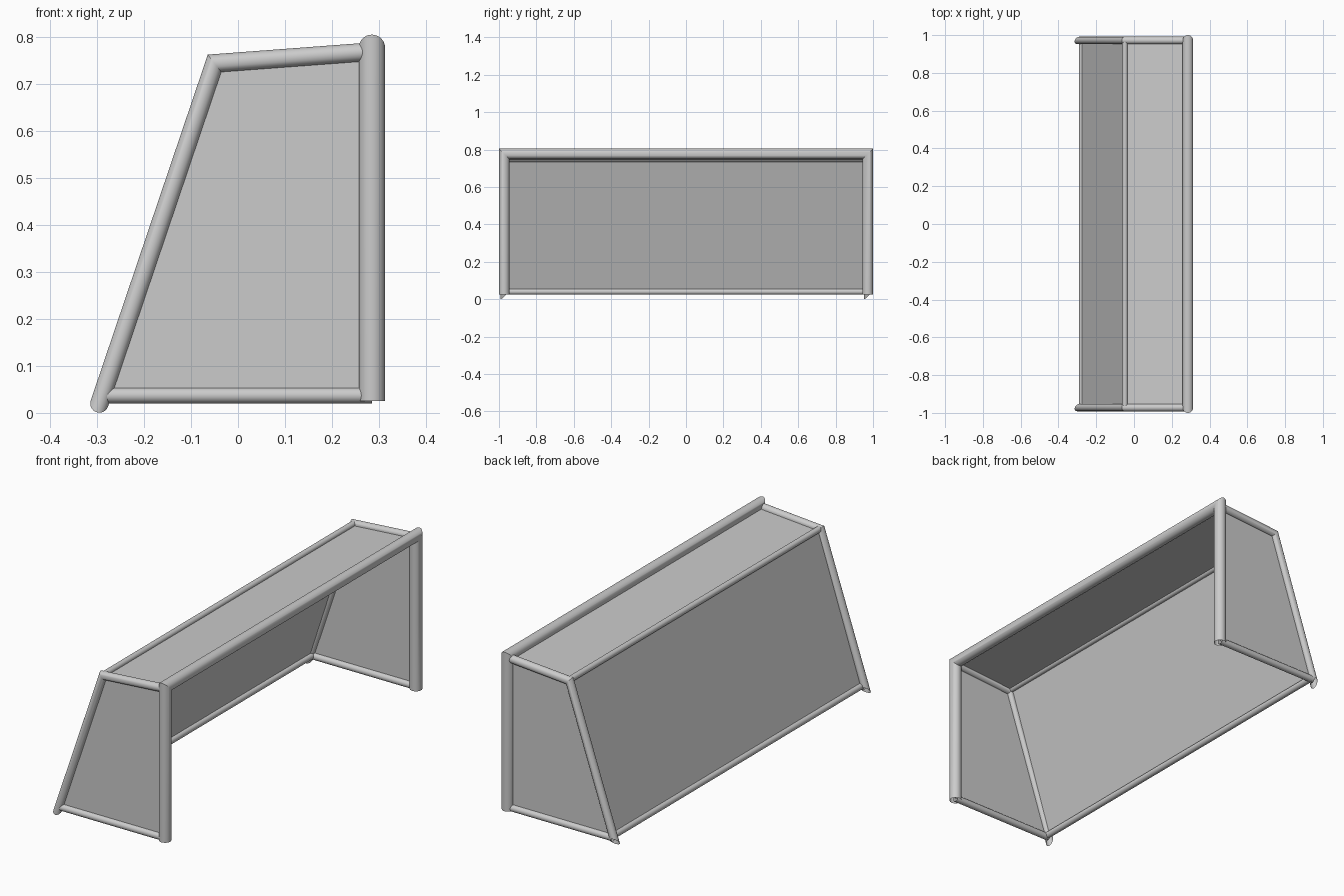
import bpy, bmesh, math
from mathutils import Vector

if "Cube" in bpy.data.objects:
    bpy.data.objects.remove(bpy.data.objects["Cube"])

Y = Vector((0, 1, 0))


def add_mesh(name, bm):
    mesh = bpy.data.meshes.new(name)
    bm.to_mesh(mesh)
    bm.free()
    obj = bpy.data.objects.new(name, mesh)
    bpy.context.collection.objects.link(obj)
    return obj


def tube(name, path, radius, end_next=None, sides=32):
    """Round open tube along a path with mitred corners.
    end_next: direction the tube would turn to, giving a mitred end cut."""
    pts = [Vector(p) for p in path]
    dirs = [(b - a).normalized() for a, b in zip(pts, pts[1:])]
    side = Y if abs(dirs[0].dot(Y)) < 0.9 else Vector((1, 0, 0))
    u = (side - dirs[0] * side.dot(dirs[0])).normalized()
    w = dirs[0].cross(u)
    ring = []
    for i in range(sides):
        a = 2 * math.pi * i / sides
        ring.append(pts[0] + radius * (math.cos(a) * u + math.sin(a) * w))
    bm = bmesh.new()
    prev = [bm.verts.new(p) for p in ring]
    for i, d in enumerate(dirs):
        nxt = dirs[i + 1] if i + 1 < len(dirs) else (end_next or d)
        n = d + nxt
        # slide the ring along the segment onto the mitre plane
        ring = [p + d * ((pts[i + 1] - p).dot(n) / d.dot(n)) for p in ring]
        cur = [bm.verts.new(p) for p in ring]
        for k in range(sides):
            m = (k + 1) % sides
            bm.faces.new((prev[k], prev[m], cur[m], cur[k]))
        prev = cur
    bmesh.ops.recalc_face_normals(bm, faces=bm.faces)
    obj = add_mesh(name, bm)
    bpy.ops.object.select_all(action='DESELECT')
    obj.select_set(True)
    bpy.context.view_layer.objects.active = obj
    bpy.ops.object.shade_smooth_by_angle(angle=math.radians(30))
    return obj


def panel(name, corners):
    bm = bmesh.new()
    bm.faces.new([bm.verts.new(c) for c in corners])
    return add_mesh(name, bm)


W = 0.972            # half width to the tube centres
FX = 0.285           # front frame position
TOP_F = (FX, 0.769)  # x, z of the side profile corners
TOP_B = (-0.05, 0.744)
LOW_B = (-0.28, 0.04)
LOW_F = (FX, 0.037)


def at(p, y):
    return (p[0], y, p[1])


# Front posts and crossbar in one mitred frame
tube("front_frame", [(FX, -W, 0.025), (FX, -W, 0.777),
                     (FX, W, 0.777), (FX, W, 0.025)], 0.028)

# Side frames: roof rail bending into the sloping back post, and a ground rail
for label, y in (("left", -W), ("right", W)):
    tube(label + "_back_post", [at(TOP_F, y), at(TOP_B, y), (-0.295, y, 0.02)],
         0.0195, end_next=Y)
    tube(label + "_ground_rail", [at(LOW_F, y), (-0.285, y, 0.037)], 0.0165)
    panel(label + "_net", [at(p, y) for p in (LOW_F, TOP_F, TOP_B, LOW_B)])

# Rear cross rails
tube("rear_top_rail", [(-0.048, -W, 0.748), (-0.048, W, 0.748)], 0.0145)
tube("rear_ground_rail", [(-0.276, -W, 0.04), (-0.276, W, 0.04)], 0.0155)

# Back and roof net sheets
panel("back_net", [at(LOW_B, -W), at(LOW_B, W), at(TOP_B, W), at(TOP_B, -W)])
panel("roof_net", [at(TOP_B, -W), at(TOP_B, W), at(TOP_F, W), at(TOP_F, -W)])
